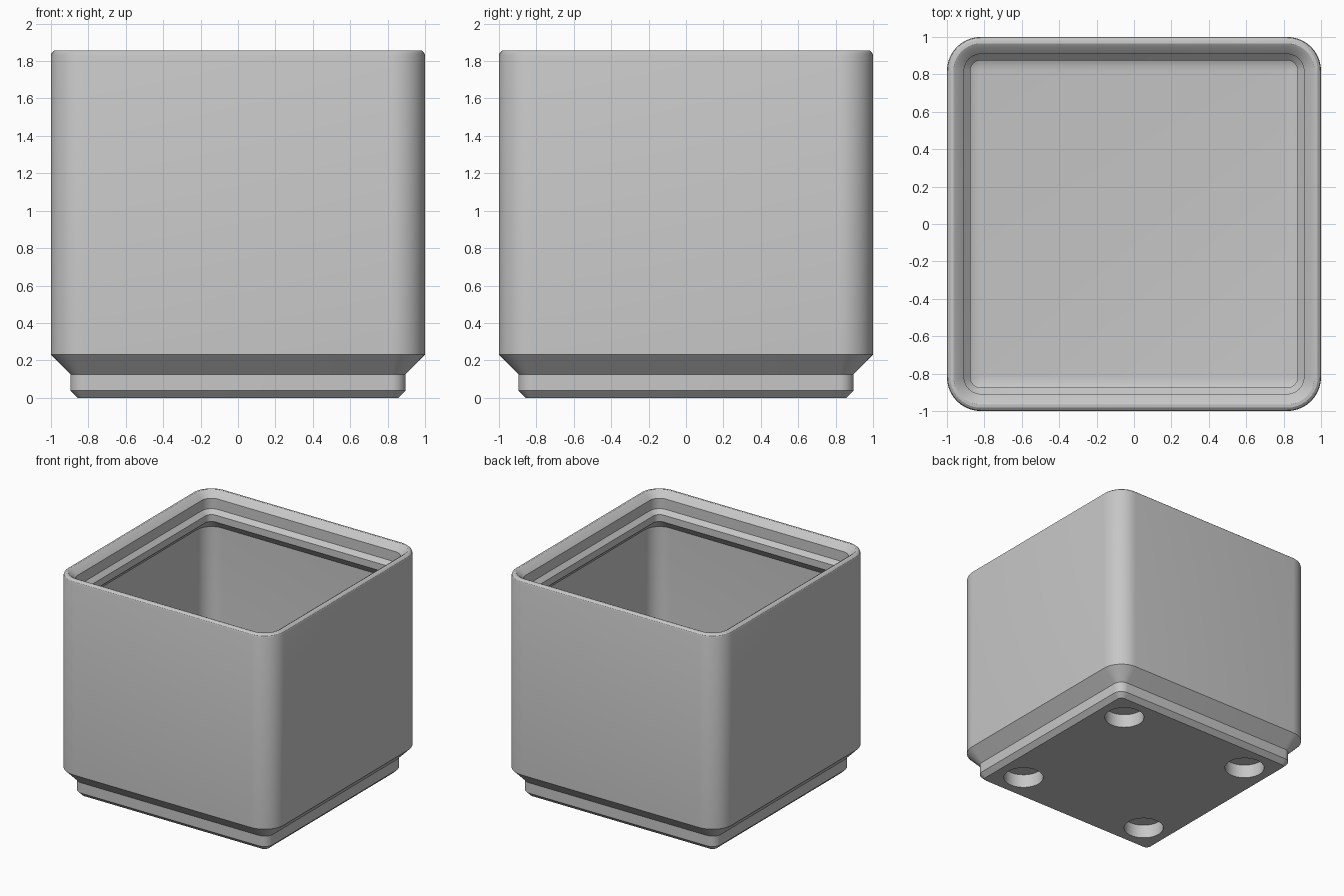
import bpy, bmesh
from math import sin, cos, pi, radians

MM = 2 / 41.5          # part is dimensioned in millimetres
HALF, CORNER = 20.75, 3.75
SEG = 10               # segments per rounded corner

old = bpy.data.objects.get("Cube")
if old:
    bpy.data.objects.remove(old)

grey = bpy.data.materials.new("light grey plastic")
grey.use_nodes = True
colour = (0.57, 0.57, 0.57, 1)
grey.diffuse_color = colour
grey.node_tree.nodes["Principled BSDF"].inputs["Base Color"].default_value = colour


def arc(cx, cz, r, a0, a1, n):
    """Points of an arc in the wall section, as (inset, height)."""
    steps = [radians(a0 + (a1 - a0) * i / n) for i in range(n + 1)]
    return [(cx + r * cos(a), cz + r * sin(a)) for a in steps]


def ring(bm, inset, z):
    """Rounded square loop, inset evenly from the outer wall."""
    r = max(CORNER - inset, 0.01)
    c = HALF - inset - r
    loop = []
    for q, (sx, sy) in enumerate([(1, 1), (-1, 1), (-1, -1), (1, -1)]):
        for i in range(SEG + 1):
            a = (q + i / SEG) * pi / 2
            loop.append(bm.verts.new(((sx * c + r * cos(a)) * MM,
                                      (sy * c + r * sin(a)) * MM, z * MM)))
    return loop


def mesh_object(name, bm):
    bmesh.ops.recalc_face_normals(bm, faces=bm.faces)
    mesh = bpy.data.meshes.new(name)
    bm.to_mesh(mesh)
    bm.free()
    mesh.materials.append(grey)
    obj = bpy.data.objects.new(name, mesh)
    bpy.context.collection.objects.link(obj)
    return obj


# Wall section: stepped foot, outer wall, rounded rim, stacking lip, inside, floor
foot = [(2.95, 0), (2.15, 0.8), (2.15, 2.6), (0, 4.8)]
rim = arc(0.6, 37.95, 0.6, 180, 45, 4)
lip = [(1.9, 37.5), (1.9, 35.7), (2.6, 35), (2.6, 33.8), (0.95, 32.15)]
floor_fillet = arc(3.75, 9.8, 2.8, 180, 270, 8)
section = foot + rim + lip + floor_fillet

bm = bmesh.new()
loops = [ring(bm, inset, z) for inset, z in section]
for a, b in zip(loops, loops[1:]):
    for i in range(len(a)):
        j = (i + 1) % len(a)
        bm.faces.new((a[i], a[j], b[j], b[i]))
bm.faces.new(loops[0])
bm.faces.new(loops[-1])
bin_body = mesh_object("storage_bin", bm)

# Four round magnet pockets in the underside
bm = bmesh.new()
for sx in (-1, 1):
    for sy in (-1, 1):
        made = bmesh.ops.create_cone(bm, cap_ends=True, segments=48, depth=4.8 * MM,
                                     radius1=3.25 * MM, radius2=3.25 * MM)
        bmesh.ops.translate(bm, verts=made["verts"], vec=(13 * sx * MM, 13 * sy * MM, 0))
cutter = mesh_object("pocket_cutter", bm)
cutter.hide_render = True

cut = bin_body.modifiers.new("magnet pockets", "BOOLEAN")
cut.operation = "DIFFERENCE"
cut.solver = "EXACT"
cut.object = cutter
bpy.ops.object.select_all(action="DESELECT")
bin_body.select_set(True)
bpy.context.view_layer.objects.active = bin_body
bpy.ops.object.modifier_apply(modifier=cut.name)
bpy.data.objects.remove(cutter)
bpy.ops.object.shade_smooth_by_angle(angle=radians(30))
